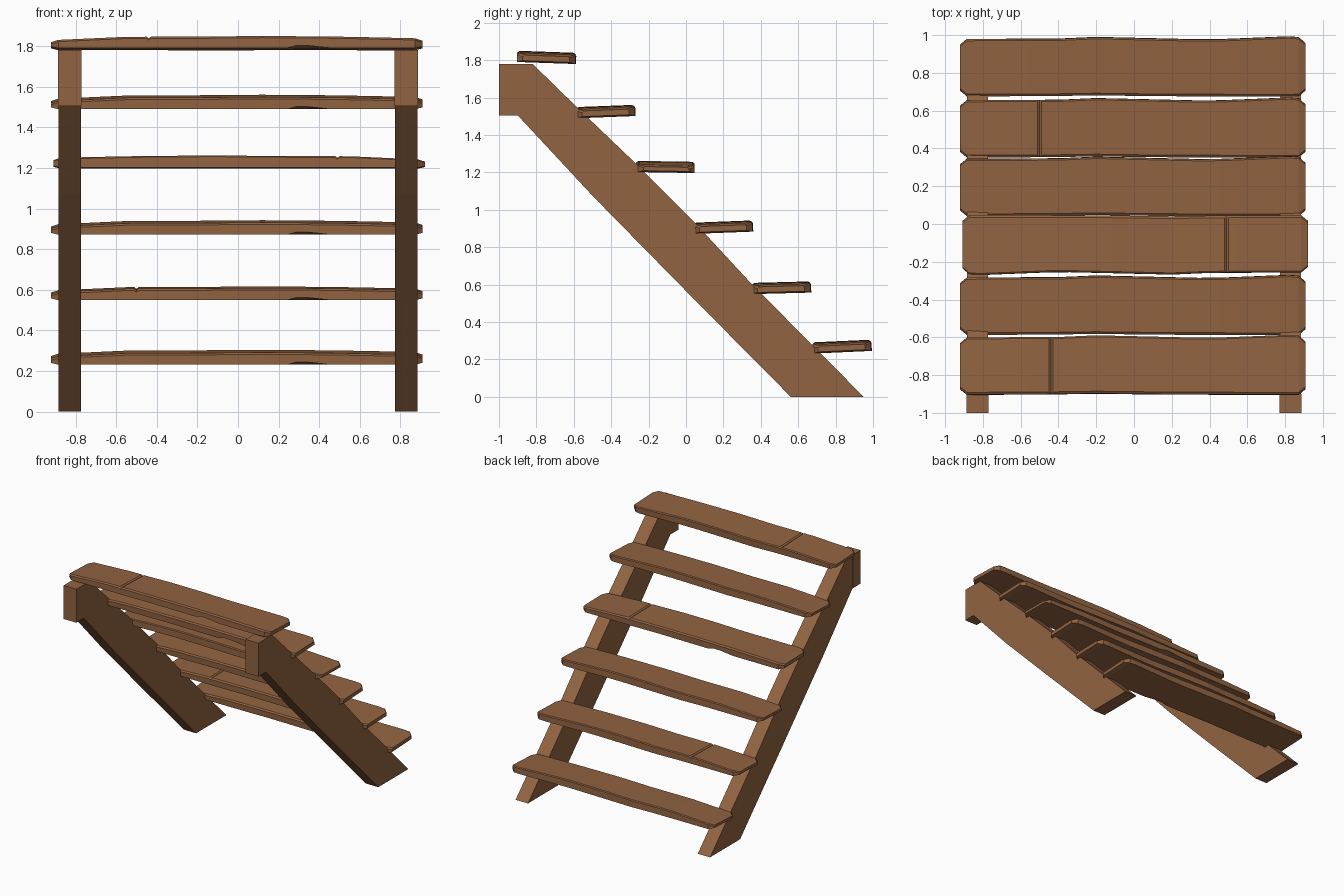
import bpy, bmesh, math
from mathutils import Matrix

if "Cube" in bpy.data.objects:
    bpy.data.objects.remove(bpy.data.objects["Cube"])

wood = bpy.data.materials.new("brown wood")
wood.diffuse_color = (0.285, 0.126, 0.053, 1)
wood.use_nodes = True
wood.node_tree.nodes["Principled BSDF"].inputs["Base Color"].default_value = wood.diffuse_color


def finish(bm, name):
    bmesh.ops.recalc_face_normals(bm, faces=bm.faces)
    me = bpy.data.meshes.new(name)
    bm.to_mesh(me)
    bm.free()
    me.materials.append(wood)
    ob = bpy.data.objects.new(name, me)
    bpy.context.collection.objects.link(ob)
    return ob


def loft(bm, rings):
    loops = [[bm.verts.new(p) for p in r] for r in rings]
    n = len(loops[0])
    for a, b in zip(loops, loops[1:]):
        for i in range(n):
            j = (i + 1) % n
            bm.faces.new((a[i], a[j], b[j], b[i]))
    bm.faces.new(loops[0])
    bm.faces.new(loops[-1])


def slab(name, profile, x0, x1):
    """Extrude a (y, z) profile between two x positions."""
    bm = bmesh.new()
    loft(bm, [[(x, y, z) for y, z in profile] for x in (x0, x1)])
    return finish(bm, name)


def lerp(table, x):
    for (xa, a), (xb, b) in zip(table, table[1:]):
        if x <= xb:
            return a + (b - a) * max(0, (x - xa) / (xb - xa))
    return table[-1][1]


# Sloping side beams, each with a mounting block at the top
beam = [(-0.90, 1.78), (-0.82, 1.78), (-0.60, 1.565), (-0.25, 1.23),
        (0.03, 0.95), (0.34, 0.615), (0.95, 0), (0.56, 0),
        (0.03, 0.535), (-0.50, 1.075), (-0.90, 1.505)]
block = [(-1.0, 1.505), (-1.0, 1.78), (-0.9, 1.78), (-0.9, 1.505)]
for side, s in (("left", -1), ("right", 1)):
    slab(side + "_beam", beam, s * 0.772, s * 0.884)
    slab(side + "_mounting_block", block, s * 0.77, s * 0.886)

# Worn plank edges along the length: back edge, front edge, top, notch below
BACK = [(-0.9, 0), (-0.4, 0.002), (-0.2, 0.011), (0.4, -0.003), (0.82, 0.014), (0.9, 0.008)]
FRONT = [(-0.9, 0), (-0.45, 0.002), (-0.2, 0.006), (0.1, 0.002), (0.55, 0.0), (0.9, 0)]
TOP = [(-0.9, -0.012), (-0.55, 0.004), (-0.2, 0.005), (0.12, 0.008), (0.5, 0.005), (0.9, -0.004)]
NOTCH = [(-0.9, 0), (0.24, 0), (0.29, 0.014), (0.34, 0.013), (0.46, 0), (0.9, 0)]


def plank(name, yc, zb, tilt, turned, crack):
    bm = bmesh.new()
    xs = [-0.922, -0.885, -0.72, -0.55, -0.38, -0.2, 0.12, 0.24, 0.29, 0.34,
          0.46, 0.62, 0.82, 0.872, 0.908]
    if crack is not None:
        xs = sorted([x for x in xs if abs(x - crack) > 0.03]
                    + [crack - 0.011, crack, crack + 0.011])
    rings = []
    for x in xs:
        end = x in (-0.922, 0.908)
        f = -0.152 + lerp(FRONT, x) + 0.03 * end
        b = 0.151 + lerp(BACK, x) - 0.03 * end
        t = 0.052 + lerp(TOP, x) - 0.010 * end
        if x == crack:
            t -= 0.008
        lo = 0.008 * end
        rings.append([(x, f, lo + lerp(NOTCH, x)), (x, f + 0.04, lo), (x, b, lo),
                      (x, b, t - 0.006), (x, b - 0.008, t), (x, f + 0.012, t),
                      (x, f, t - 0.009)])
    loft(bm, rings)
    if turned:
        bm.transform(Matrix.Rotation(math.pi, 4, 'Z'))
    bm.transform(Matrix.Translation((0, yc, zb))
                 @ Matrix.Rotation(math.radians(tilt), 4, 'X'))
    return finish(bm, name)


# Six treads, top to bottom: centre y, underside z, tilt, turned round, crack x
treads = [(-0.753, 1.785, -2.0, False, -0.44),
          (-0.434, 1.495, 2.2, False, None),
          (-0.106, 1.199, -1.0, True, -0.49),
          (0.195, 0.877, 2.2, False, None),
          (0.505, 0.553, 1.5, False, -0.50),
          (0.829, 0.238, 2.6, False, None)]
for i, t in enumerate(treads):
    plank("tread_%d" % (i + 1), *t)
